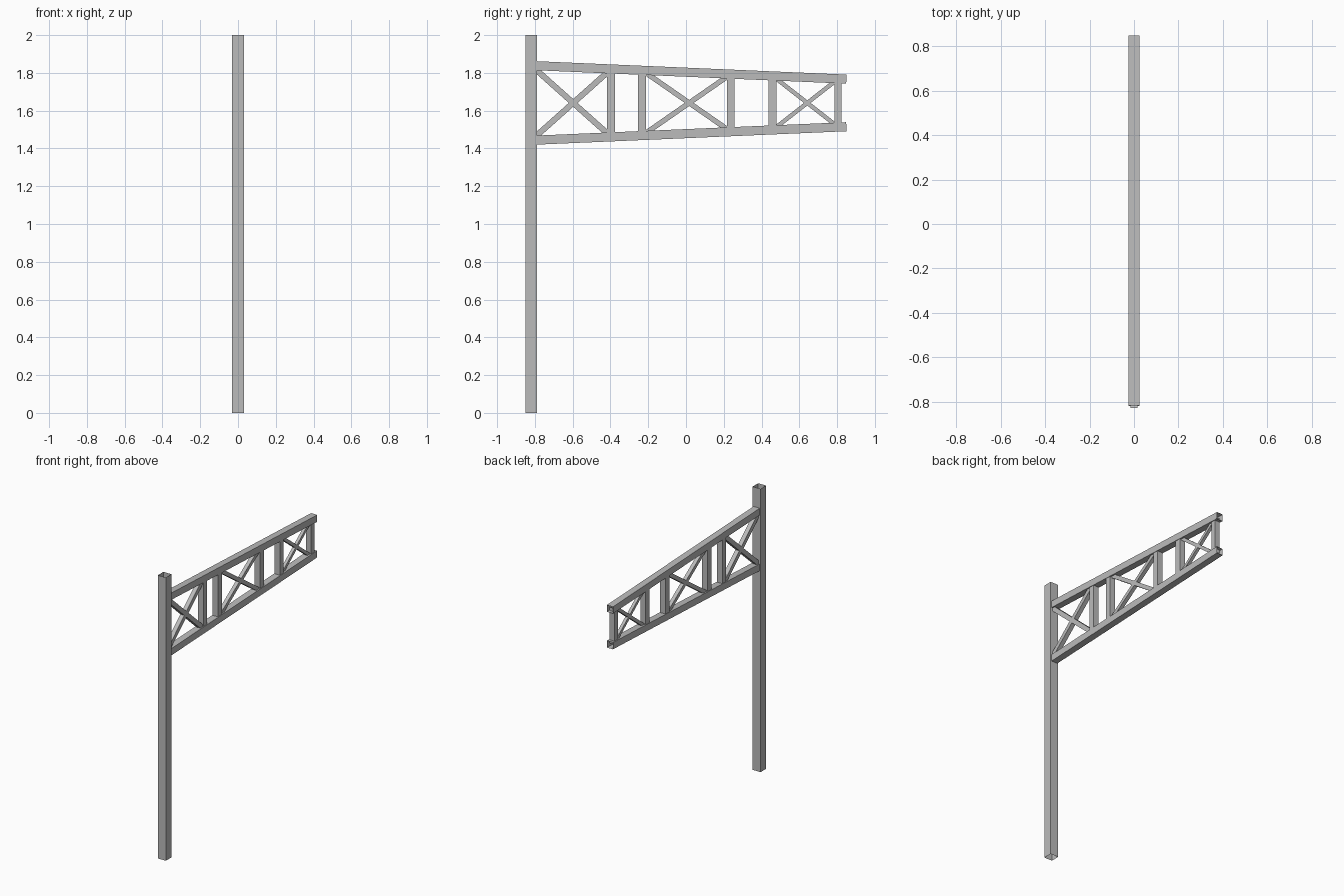
import bpy
import bmesh
from mathutils import Vector

cube = bpy.data.objects.get("Cube")
if cube:
    bpy.data.objects.remove(cube, do_unlink=True)

steel = bpy.data.materials.new("grey steel")
steel.use_nodes = True
grey = (0.5, 0.5, 0.5, 1)
steel.diffuse_color = grey
steel.node_tree.nodes["Principled BSDF"].inputs["Base Color"].default_value = grey


def tube(name, start, end, size):
    """Open square tube between two (y, z) points in the x = 0 plane."""
    a, b = (Vector((0, *p)) for p in (start, end))
    side = Vector((1, 0, 0)) * size / 2
    up = side.cross(b - a).normalized() * size / 2
    corners = (side + up, up - side, -side - up, side - up)
    bm = bmesh.new()
    rings = [[bm.verts.new(p + c) for c in corners] for p in (a, b)]
    for i in range(4):
        j = (i + 1) % 4
        bm.faces.new((rings[0][i], rings[0][j], rings[1][j], rings[1][i]))
    # Make the walls face outwards
    bm.normal_update()
    first = bm.faces[:][0]
    if first.normal.dot(first.calc_center_median() - (a + b) / 2) < 0:
        bmesh.ops.reverse_faces(bm, faces=bm.faces[:])
    mesh = bpy.data.meshes.new(name)
    bm.to_mesh(mesh)
    bm.free()
    mesh.materials.append(steel)
    obj = bpy.data.objects.new(name, mesh)
    bpy.context.collection.objects.link(obj)
    return obj


POST_Y, TIP_Y = -0.819, 0.849


def along(y, z_post, z_tip):
    return z_post + (z_tip - z_post) * (y - POST_Y) / (TIP_Y - POST_Y)


def top(y):
    return (y, along(y, 1.839, 1.767))


def bottom(y):
    return (y, along(y, 1.443, 1.515))


# Upright post and the two tapering chords of the arm
tube("post", (POST_Y, 0), (POST_Y, 2), 0.062)
tube("top_chord", top(POST_Y), top(TIP_Y), 0.048)
tube("bottom_chord", bottom(POST_Y), bottom(TIP_Y), 0.048)

# Vertical struts between the chords
struts = (-0.396, -0.232, 0.237, 0.459, 0.806)
for i, y in enumerate(struts, 1):
    tube(f"strut_{i}", bottom(y), top(y), 0.042 if i < len(struts) else 0.037)

# Crossed braces, lighter towards the tip
bays = ((POST_Y, struts[0], 0.031), (struts[1], struts[2], 0.027),
        (struts[3], struts[4], 0.022))
for i, (y0, y1, size) in enumerate(bays, 1):
    tube(f"falling_brace_{i}", top(y0), bottom(y1), size)
    tube(f"rising_brace_{i}", bottom(y0), top(y1), size)
